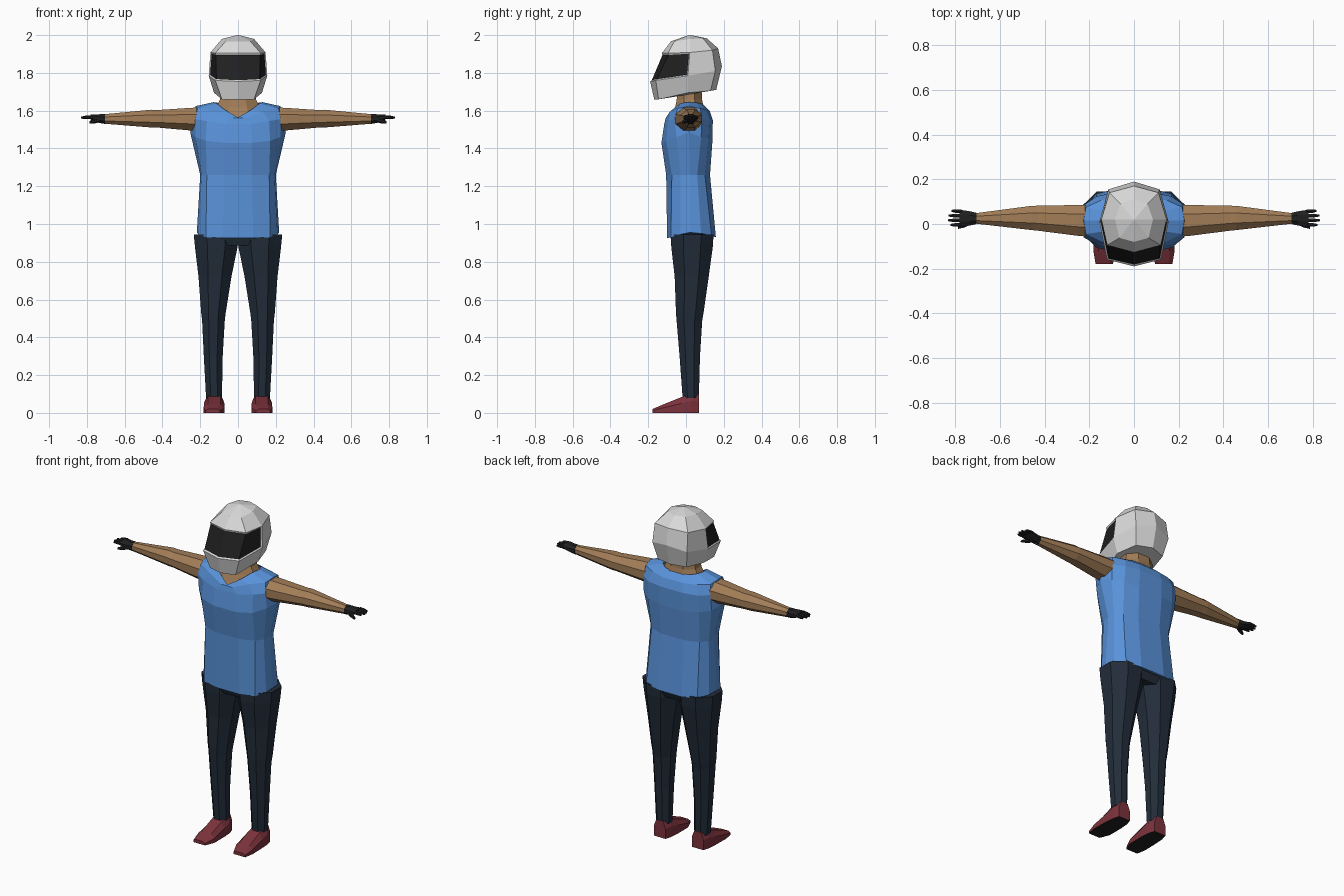
import bpy, bmesh, math
from mathutils import Vector


def material(name, r, g, b):
    m = bpy.data.materials.new(name)
    m.diffuse_color = (r, g, b, 1)
    return m


BLUE = material("shirt blue", .1, .29, .7)
SKIN = material("skin tan", .36, .205, .095)
NAVY = material("trouser navy", .016, .026, .042)
RED = material("shoe red", .2, .032, .045)
WHITE = material("helmet light grey", .7, .7, .7)
BLACK = material("black", .014, .014, .015)


def loft(name, rings, mats, mirror=False, caps=(True, True), edit=None):
    """Skin a list of closed rings with faces; optionally mirror across x."""
    bm = bmesh.new()
    rows = [[bm.verts.new(p) for p in r] for r in rings]
    n = len(rows[0])
    for a, b in zip(rows, rows[1:]):
        for i in range(n):
            j = (i + 1) % n
            bm.faces.new((a[i], a[j], b[j], b[i]))
    for row, wanted in zip((rows[0], rows[-1]), caps):
        if wanted:
            bm.faces.new(row)
    bmesh.ops.remove_doubles(bm, verts=bm.verts[:], dist=.0001)
    bmesh.ops.recalc_face_normals(bm, faces=bm.faces[:])
    if edit:
        edit(bm)
    me = bpy.data.meshes.new(name)
    bm.to_mesh(me)
    bm.free()
    for m in mats:
        me.materials.append(m)
    ob = bpy.data.objects.new(name, me)
    bpy.context.collection.objects.link(ob)
    if mirror:
        mod = ob.modifiers.new("mirror", 'MIRROR')
        mod.use_mirror_merge = False
    return ob


def oval(c, r1, r2, axis='z', n=8):
    """Flat-sided oval ring about c, lying across the given axis."""
    k = 1 / math.cos(math.pi / n)
    pts = []
    for i in range(n):
        t = (i + .5) * 2 * math.pi / n
        u, v = r1 * k * math.cos(t), r2 * k * math.sin(t)
        off = (u, v, 0) if axis == 'z' else (0, u, v)
        pts.append(Vector(c) + Vector(off))
    return pts


def mirrored(half):
    """Complete a ring from its right half, front to back."""
    left = [(-x, y, z) for x, y, z in reversed(half) if x > 0]
    return list(half) + left


# Sleeveless shirt: hem, waist, chest, armhole, shoulder, V collar
hem = [(.08, -.1, .925), (.17, -.08, .93), (.208, -.03, .945), (.218, .02, .955),
       (.21, .08, .95), (.17, .135, .94), (.08, .158, .932)]
waist = [(.075, -.105, 1.26), (.165, -.075, 1.26), (.193, -.03, 1.26), (.2, .02, 1.26),
         (.193, .06, 1.26), (.16, .1, 1.26), (.075, .127, 1.26)]
chest = [(.075, -.13, 1.43), (.17, -.105, 1.44), (.225, -.05, 1.46), (.253, .015, 1.485),
         (.225, .08, 1.46), (.17, .12, 1.45), (.08, .14, 1.44)]
armhole = [(.07, -.115, 1.53), (.165, -.095, 1.545), (.225, -.06, 1.555), (.24, .015, 1.555),
           (.225, .085, 1.555), (.165, .125, 1.55), (.075, .142, 1.55)]
shoulder = [(.04, -.108, 1.56), (.13, -.085, 1.595), (.215, -.045, 1.612), (.225, .015, 1.624),
            (.215, .075, 1.612), (.15, .105, 1.605), (.07, .125, 1.6)]
collar = [(.005, -.1, 1.567), (.07, -.072, 1.605), (.115, -.03, 1.64), (.13, .015, 1.645),
          (.115, .055, 1.643), (.08, .08, 1.637), (.03, .09, 1.633)]
loft("shirt", [mirrored(r) for r in (hem, waist, chest, armhole, shoulder, collar)],
     [BLUE], caps=(True, False))

# Neck and upper chest
loft("neck", [oval((0, .01, 1.54), .14, .105), oval((0, .018, 1.62), .115, .075),
              oval((0, .018, 1.66), .095, .067), oval((0, .018, 1.76), .085, .062)], [SKIN])

# Helmet: octagonal rings, visor inset into the front band
h0 = [(0, -.168, 1.66), (.085, -.145, 1.66), (.127, .01, 1.695), (.095, .13, 1.705), (0, .16, 1.71)]
h1 = [(0, -.19, 1.755), (.12, -.16, 1.76), (.155, .01, 1.785), (.115, .155, 1.81), (0, .19, 1.835)]
h2 = [(0, -.127, 1.905), (.12, -.095, 1.905), (.146, .02, 1.908), (.11, .14, 1.92), (0, .17, 1.93)]
h3 = [(0, -.08, 1.967), (.065, -.062, 1.967), (.085, .02, 1.98), (.06, .09, 1.983), (0, .11, 1.983)]
h4 = [(0, .015, 2), (.004, .017, 2), (.005, .02, 2), (.004, .023, 2), (0, .025, 2)]


def cut_visor(bm):
    band = [f for f in bm.faces if 1.79 < f.calc_center_median().z < 1.87
            and f.calc_center_median().y < 0]
    bmesh.ops.inset_region(bm, faces=band, thickness=.009, depth=-.006)
    for f in band:
        f.material_index = 1


loft("helmet", [mirrored(r) for r in (h0, h1, h2, h3, h4)], [WHITE, BLACK], edit=cut_visor)

# Trousers: seat plus mirrored legs
loft("trouser_seat", [oval((0, .03, .885), .17, .095), oval((0, .03, .93), .215, .113),
                      oval((0, .03, .95), .2, .105)], [NAVY])
loft("trouser_leg", [oval((x, y, z), rx, ry) for x, y, z, rx, ry in (
    (.127, .025, .08, .042, .043), (.131, .02, .3, .05, .054), (.13, .018, .49, .06, .068),
    (.13, .02, .53, .065, .073), (.122, .03, .72, .087, .09), (.115, .032, .88, .113, .11),
    (.118, .033, .945, .116, .113))], [NAVY], mirror=True)


# Shoes with black soles
def sole(bm):
    for f in bm.faces:
        if f.normal.z < -.9:
            f.material_index = 1


def shoe_ring(y, x0, x1, h):
    s = (x1 - x0) * .2
    return [(x0, y, 0), (x1, y, 0), (x1, y, h * .6), (x1 - s, y, h), (x0 + s, y, h), (x0, y, h * .6)]


loft("shoe", [shoe_ring(*r) for r in (
    (.07, .088, .165, .1), (.03, .076, .176, .105), (-.025, .072, .18, .083),
    (-.12, .072, .182, .045), (-.178, .095, .172, .02))], [RED, BLACK], mirror=True, edit=sole)

# Bare arms, T-pose
loft("arm", [oval((x, y, z), ry, rz, 'x') for x, y, z, ry, rz in (
    (.17, .014, 1.555, .073, .063), (.25, .016, 1.555, .069, .06), (.43, .026, 1.557, .056, .046),
    (.46, .027, 1.558, .054, .047), (.72, .025, 1.556, .022, .024))], [SKIN], mirror=True)

# Gloved hands: palm, four fingers and a thumb
loft("glove_palm", [oval((x, .025, z), ry, rz, 'x') for x, z, ry, rz in (
    (.705, 1.556, .025, .026), (.735, 1.558, .032, .023), (.782, 1.566, .039, .013))],
    [BLACK], mirror=True)


def digit(name, a, b, r):
    mid = Vector(a).lerp(Vector(b), .55)
    loft(name, [oval(a, r, r, 'x', 6), oval(mid, r, r, 'x', 6), oval(b, r * .55, r * .55, 'x', 6)],
         [BLACK], mirror=True)


for i, tip in enumerate((.822, .832, .83, .818)):
    y = -.004 + i * .02
    digit(f"glove_finger_{i + 1}", (.772, y, 1.567), (tip, y * 1.05, 1.563), .008)
digit("glove_thumb", (.73, .008, 1.552), (.787, -.016, 1.538), .011)
